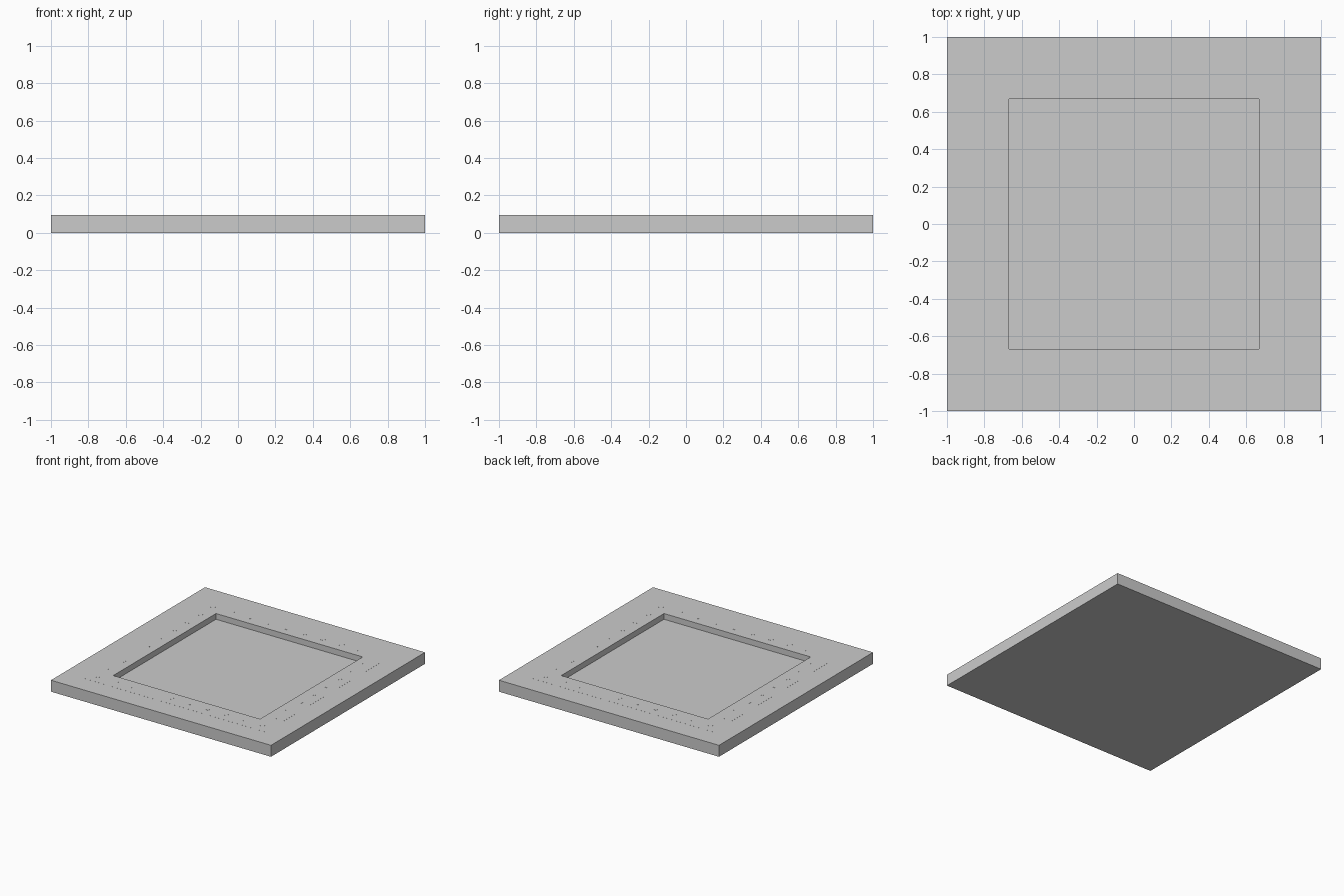
import bpy, bmesh

if "Cube" in bpy.data.objects:
    bpy.data.objects.remove(bpy.data.objects["Cube"])

H = 0.094          # total height
MID = 0.047        # joint between the two layers
OPEN = 0.667       # half width of the opening
BAND = 0.833       # half width of the track band
CELL = BAND * 2 / 10


def finish(bm, name):
    bmesh.ops.recalc_face_normals(bm, faces=bm.faces)
    me = bpy.data.meshes.new(name)
    bm.to_mesh(me)
    bm.free()
    ob = bpy.data.objects.new(name, me)
    bpy.context.collection.objects.link(ob)
    return ob


def add_box(bm, x, y, z0, z1, sx, sy):
    verts = bmesh.ops.create_cube(bm, size=1)["verts"]
    for v in verts:
        v.co.x = v.co.x * sx + x
        v.co.y = v.co.y * sy + y
        v.co.z = z0 if v.co.z < 0 else z1


def square_ring(name, inner, outer, z0, z1):
    bm = bmesh.new()
    corners = [(-1, -1), (1, -1), (1, 1), (-1, 1)]
    loops = [[bm.verts.new((x * r, y * r, z)) for x, y in corners]
             for r, z in ((outer, z0), (outer, z1), (inner, z1), (inner, z0))]
    for a in range(4):
        p, q = loops[a], loops[(a + 1) % 4]
        for i in range(4):
            j = (i + 1) % 4
            bm.faces.new((p[i], p[j], q[j], q[i]))
    return finish(bm, name)


# Base plate, also the floor of the recess
bm = bmesh.new()
add_box(bm, 0, 0, 0, MID, 2, 2)
finish(bm, "base_plate")

# Raised frame with a square opening
square_ring("frame", OPEN, 1, MID, H)

# Thin track band inlaid around the opening
square_ring("track_band", OPEN, BAND, H - 0.004, H + 0.0004)

# One small plain mark in the middle of every track cell
bm = bmesh.new()
for i in range(10):
    for j in range(10):
        if i in (0, 9) or j in (0, 9):
            add_box(bm, (i - 4.5) * CELL, (j - 4.5) * CELL,
                    H - 0.002, H + 0.001, 0.03, 0.03)
finish(bm, "track_marks")
